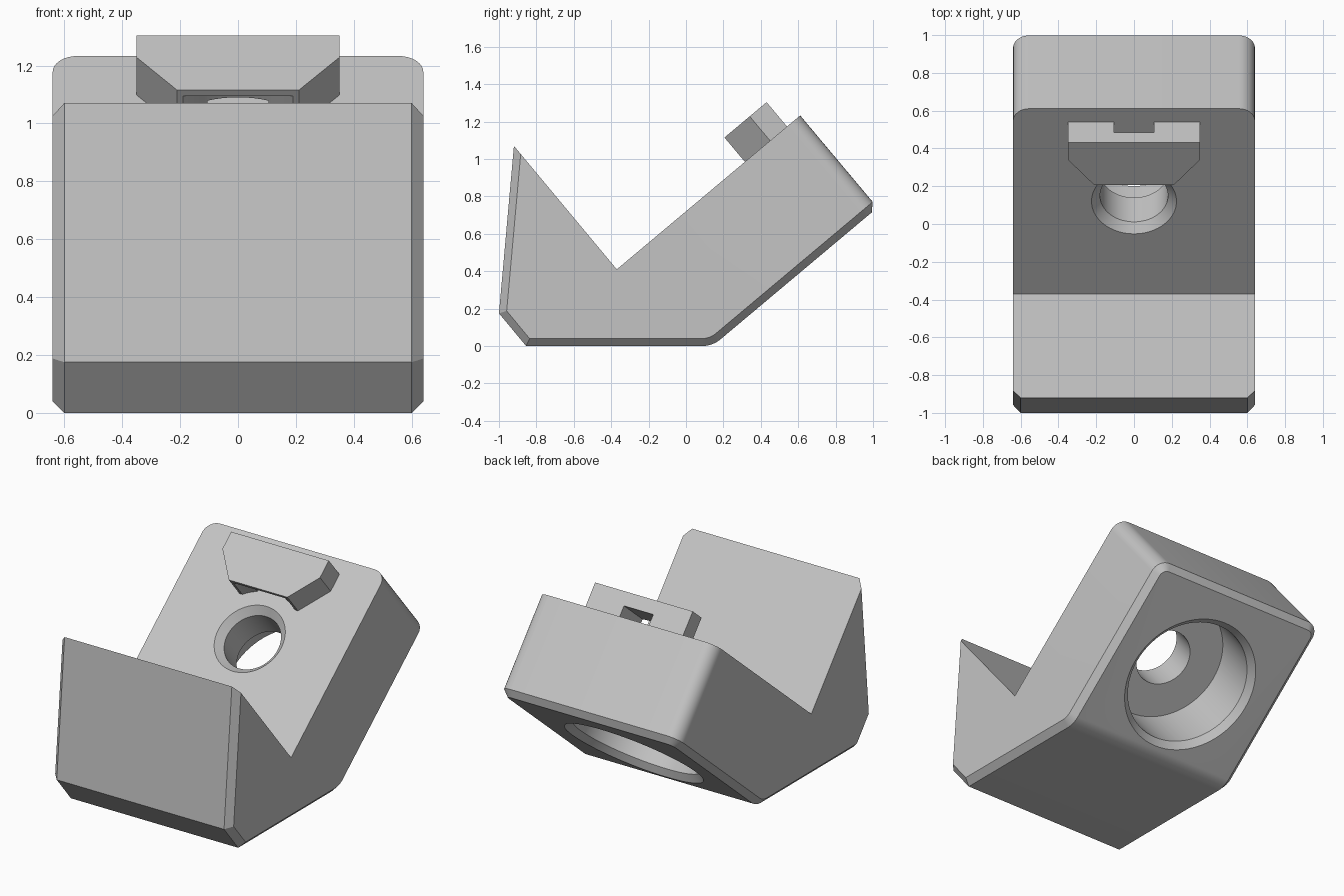
import bpy
import bmesh
from math import cos, sin, tau, radians
from mathutils import Matrix, Vector

cube = bpy.data.objects.get("Cube")
if cube:
    bpy.data.objects.remove(cube)

HALF_WIDTH = 0.64
TILT = radians(40)
U = Vector((0, cos(TILT), sin(TILT)))      # up along the sloping face
N = Vector((0, -sin(TILT), cos(TILT)))     # out of the sloping face
NOTCH = Vector((0, -0.37, 0.41))           # inner corner of the V
LENGTH, THICK = 1.28, 0.643                # sloping arm
FRAME = Matrix.Translation(NOTCH) @ Matrix.Rotation(TILT, 4, 'X')
HOLE = LENGTH / 2                          # hole position along the slope

grey = bpy.data.materials.new("light grey")
grey.use_nodes = True
grey.diffuse_color = (0.55, 0.55, 0.55, 1)
grey.node_tree.nodes["Principled BSDF"].inputs["Base Color"].default_value = grey.diffuse_color


def make_object(name, bm, matrix=None):
    bmesh.ops.recalc_face_normals(bm, faces=bm.faces)
    if matrix:
        bm.transform(matrix)
    mesh = bpy.data.meshes.new(name)
    bm.to_mesh(mesh)
    bm.free()
    mesh.materials.append(grey)
    obj = bpy.data.objects.new(name, mesh)
    bpy.context.collection.objects.link(obj)
    return obj


def prism(points, shift):
    """Extrude a closed outline by a vector."""
    bm = bmesh.new()
    face = bm.faces.new([bm.verts.new(p) for p in points])
    made = bmesh.ops.extrude_face_region(bm, geom=[face])["geom"]
    bmesh.ops.translate(bm, vec=shift, verts=[g for g in made if isinstance(g, bmesh.types.BMVert)])
    bmesh.ops.recalc_face_normals(bm, faces=bm.faces)
    return bm


def lathe(profile, steps=72):
    """Solid of stacked rings (radius, height) around the hole axis."""
    bm = bmesh.new()
    rings = [[bm.verts.new((r * cos(tau * i / steps), HOLE + r * sin(tau * i / steps), h))
              for i in range(steps)] for r, h in profile]
    for low, high in zip(rings, rings[1:]):
        for i in range(steps):
            j = (i + 1) % steps
            bm.faces.new((low[i], low[j], high[j], high[i]))
    bm.faces.new(rings[0])
    bm.faces.new(rings[-1])
    return bm


def activate(obj):
    bpy.ops.object.select_all(action='DESELECT')
    bpy.context.view_layer.objects.active = obj
    obj.select_set(True)


def cut(obj, cutter):
    activate(obj)
    mod = obj.modifiers.new("cut", 'BOOLEAN')
    mod.operation, mod.solver, mod.object = 'DIFFERENCE', 'EXACT', cutter
    bpy.ops.object.modifier_apply(modifier=mod.name)
    bpy.data.objects.remove(cutter)


def bevel(bm, edges, offset, segments):
    bmesh.ops.bevel(bm, geom=edges, offset=offset, offset_type='OFFSET', segments=segments,
                    profile=0.5, affect='EDGES', clamp_overlap=False)
    bm.normal_update()


def middle(edge):
    return (edge.verts[0].co + edge.verts[1].co) / 2


# V-shaped body from its side profile
top = NOTCH + U * LENGTH
end = top - N * THICK
knee = end - U * (end.z / U.z)
profile = [(-0.92, 1.07), (-1, 0.175), (-0.855, 0)] + [(p.y, p.z) for p in (knee, end, top, NOTCH)]
body_bm = prism([(-HALF_WIDTH, y, z) for y, z in profile], (2 * HALF_WIDTH, 0, 0))

# Rounded knee and rounded upper end corners
knee_edges = [e for e in body_bm.edges if (middle(e) - knee).length < 0.01]
bevel(body_bm, knee_edges, 0.05, 6)
corners = [e for e in body_bm.edges
           if abs(middle(e).x) > 0.6 and ((middle(e) - (top + end) / 2) * Vector((0, 1, 1))) is not None
           and abs(middle(e).y - (top + end).y / 2) < 0.01 and abs(middle(e).z - (top + end).z / 2) < 0.01]
bevel(body_bm, corners, 0.085, 8)

# Chamfer around the front, underside and lower end
OUTWARD = Vector((0, -0.6, -0.8))


def is_outer(face):
    return abs(face.normal.x) < 0.1 and face.normal.dot(OUTWARD) > 0.1


rim = [e for e in body_bm.edges
       if len(e.link_faces) == 2 and is_outer(e.link_faces[0]) != is_outer(e.link_faces[1])
       and not (abs(middle(e).x) < 0.1 and middle(e).y < 0)]
bevel(body_bm, rim, 0.04, 1)
body = make_object("body", body_bm)

# Stepped bolt hole with chamfered mouths
hole = [(0.48, -THICK - 0.04), (0.4, -THICK + 0.04), (0.4, -0.245),
        (0.18, -0.245), (0.18, -0.045), (0.265, 0.04)]
cut(body, make_object("hole_cutter", lathe(hole), FRAME))

# Tapered tab on the slope, with a clearance recess and a slot beneath
outline = [(-0.35, 1.188), (-0.35, 1.07), (-0.21, 0.894)]
outline += [(-x, t) for x, t in reversed(outline)]
tab = make_object("tab", prism([(x, t, -0.01) for x, t in outline], (0, 0, 0.18)), FRAME)
cut(tab, make_object("recess_cutter", lathe([(0.317, -0.05), (0.317, 0.144)]), FRAME))
slot = [(-0.105, 0.8, -0.05), (0.105, 0.8, -0.05), (0.105, 1.3, -0.05), (-0.105, 1.3, -0.05)]
cut(tab, make_object("slot_cutter", prism(slot, (0, 0, 0.135)), FRAME))

for part in (body, tab):
    activate(part)
    bpy.ops.object.shade_smooth_by_angle(angle=radians(30))
